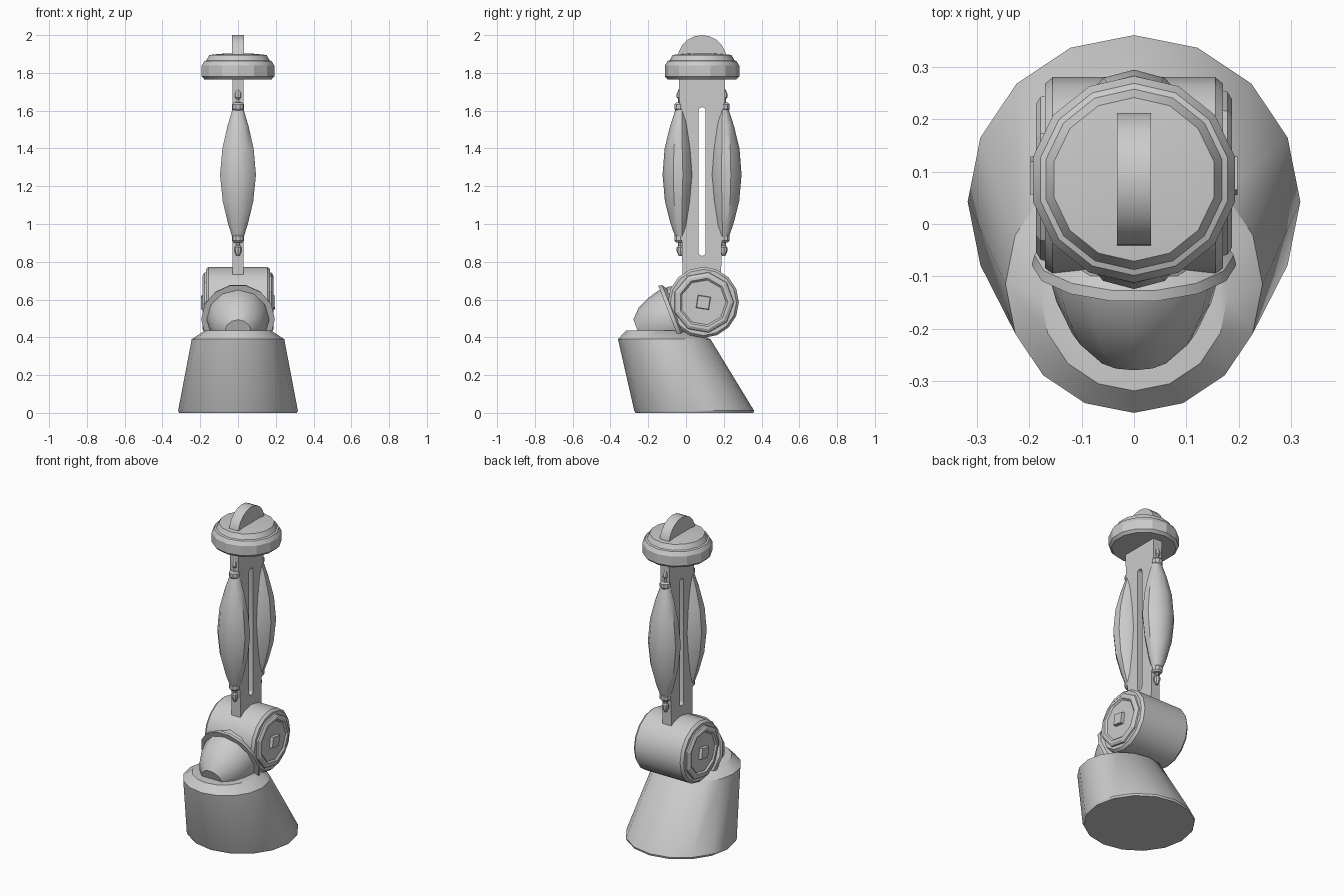
import bpy, bmesh
from math import sin, cos, pi, radians
from mathutils import Matrix, Vector

cube = bpy.data.objects.get("Cube")
if cube:
    bpy.data.objects.remove(cube)

GREY = (0.6, 0.6, 0.6, 1)
mat = bpy.data.materials.new("plain_grey")
mat.use_nodes = True
mat.diffuse_color = GREY
mat.node_tree.nodes["Principled BSDF"].inputs["Base Color"].default_value = GREY

MID_Y = 0.085                        # centre line of the upper arm
JOINT = Vector((0, 0.092, 0.585))    # elbow pivot


def finish(ob, angle=35):
    bpy.ops.object.select_all(action='DESELECT')
    bpy.context.view_layer.objects.active = ob
    ob.select_set(True)
    bpy.ops.object.shade_smooth_by_angle(angle=radians(angle))


def lathe(name, rings, sides, matrix=Matrix(), squash=1, turn=0, angle=35):
    """Loft circles (height, radius[, y offset, y bulge]) along local z, capped at both ends."""
    bm = bmesh.new()
    loops = []
    for h, r, *off in rings:
        oy = off[0] if off else 0
        loops.append([bm.verts.new((r * cos(2 * pi * (i + turn) / sides),
                                    oy + squash * r * sin(2 * pi * (i + turn) / sides), h))
                      for i in range(sides)])
    for a, b in zip(loops, loops[1:]):
        for i in range(sides):
            j = (i + 1) % sides
            bm.faces.new((a[i], a[j], b[j], b[i]))
    bm.faces.new(loops[0][::-1])
    bm.faces.new(loops[-1])
    bm.transform(matrix)
    bmesh.ops.recalc_face_normals(bm, faces=bm.faces)
    me = bpy.data.meshes.new(name)
    bm.to_mesh(me)
    bm.free()
    ob = bpy.data.objects.new(name, me)
    bpy.context.collection.objects.link(ob)
    me.materials.append(mat)
    finish(ob, angle)
    return ob


def plate(name, outlines, half):
    """Flat plate in the y-z plane; later outlines become holes."""
    cu = bpy.data.curves.new(name, 'CURVE')
    cu.dimensions = '2D'
    cu.fill_mode = 'BOTH'
    cu.extrude = half
    for pts in outlines:
        sp = cu.splines.new('POLY')
        sp.points.add(len(pts) - 1)
        for p, (y, z) in zip(sp.points, pts):
            p.co = (y, z, 0, 1)
        sp.use_cyclic_u = True
    ob = bpy.data.objects.new(name, cu)
    bpy.context.collection.objects.link(ob)
    ob.matrix_world = Matrix(((0, 0, 1, 0), (1, 0, 0, 0), (0, 1, 0, 0), (0, 0, 0, 1)))
    cu.materials.append(mat)
    bpy.ops.object.select_all(action='DESELECT')
    bpy.context.view_layer.objects.active = ob
    ob.select_set(True)
    bpy.ops.object.convert(target='MESH')
    finish(bpy.context.object, 30)


def arc(cy, cz, r, start, end, n):
    return [(cy + r * cos(start + (end - start) * i / n),
             cz + r * sin(start + (end - start) * i / n)) for i in range(n + 1)]


def along(direction, origin):
    return Matrix.Translation(origin) @ Vector(direction).to_track_quat('Z', 'Y').to_matrix().to_4x4()


# Leaning base
lathe("base", [(0, 0.312, 0.045), (0.012, 0.317, 0.043), (0.39, 0.245, -0.115),
               (0.435, 0.178, -0.14)], 16)

# Ball and flared collar, tilted forward and down from the elbow
axis = along((0, -0.93, -0.36), JOINT + Vector((0, 0.007, -0.02)))
lathe("ball", [(0.05, 0.13), (0.14, 0.165), (0.2, 0.165), (0.265, 0.148),
               (0.33, 0.118), (0.378, 0.07)], 12, axis)
lathe("collar", [(0.06, 0.13), (0.14, 0.14), (0.17, 0.19), (0.19, 0.195), (0.19, 0.16)], 14, axis)

# Elbow drum with end caps and square pins
across = along((1, 0, 0), JOINT)
lathe("elbow_drum", [(-0.17, 0.175), (-0.155, 0.188), (0.155, 0.188), (0.17, 0.175)], 16, across)
for side, label in ((1, "left"), (-1, "right")):
    end = along((side, 0, 0), JOINT)
    lathe(label + "_drum_cap", [(0.16, 0.165), (0.178, 0.16), (0.187, 0.145),
                                (0.187, 0.13), (0.178, 0.12)], 9, end, angle=20)
    lathe(label + "_pin", [(0.17, 0.05), (0.197, 0.045)], 4, end, turn=0.4)

# Slotted arm
slot = arc(MID_Y, 1.6, 0.019, 0, pi, 6) + arc(MID_Y, 0.85, 0.019, pi, 2 * pi, 6)
plate("arm", [[(-0.018, 0.7), (0.185, 0.7), (0.208, 1.78), (-0.038, 1.78)], slot], 0.03)

# Spindle-shaped muscles with end collars and tie rods, front and back
for side, label in ((-1, "front"), (1, "back")):
    place = Matrix.Translation((0, MID_Y + side * 0.115, 0))
    bulge = side * 0.012
    lathe(label + "_muscle", [(0.925, 0.03), (1.0, 0.055, bulge / 2), (1.12, 0.085, bulge),
                              (1.26, 0.1, bulge), (1.4, 0.087, bulge),
                              (1.52, 0.058, bulge / 2), (1.61, 0.03)],
          10, place, squash=0.82, turn=0.5, angle=40)
    for z, up, tag in ((1.6, 1, "upper"), (0.945, -1, "lower")):
        lathe(f"{label}_{tag}_collar", [(z, 0.027), (z + up * 0.008, 0.033),
                                        (z + up * 0.032, 0.033), (z + up * 0.042, 0.024)], 10, place)
        lathe(f"{label}_{tag}_rod", [(z, 0.014), (z + up * 0.06, 0.011), (z + up * 0.07, 0.019),
                                     (z + up * 0.09, 0.019), (z + up * 0.115, 0.008)], 8, place)

# Wrist disc and rounded fin
lathe("wrist_disc", [(1.765, 0.182), (1.78, 0.197), (1.838, 0.197), (1.862, 0.183),
                     (1.866, 0.172), (1.895, 0.156), (1.902, 0.08)], 14,
      Matrix.Translation((0, MID_Y, 0)), turn=0.5, angle=25)
plate("wrist_fin", [arc(MID_Y, 1.87, 0.13, 0, pi, 10)], 0.032)
